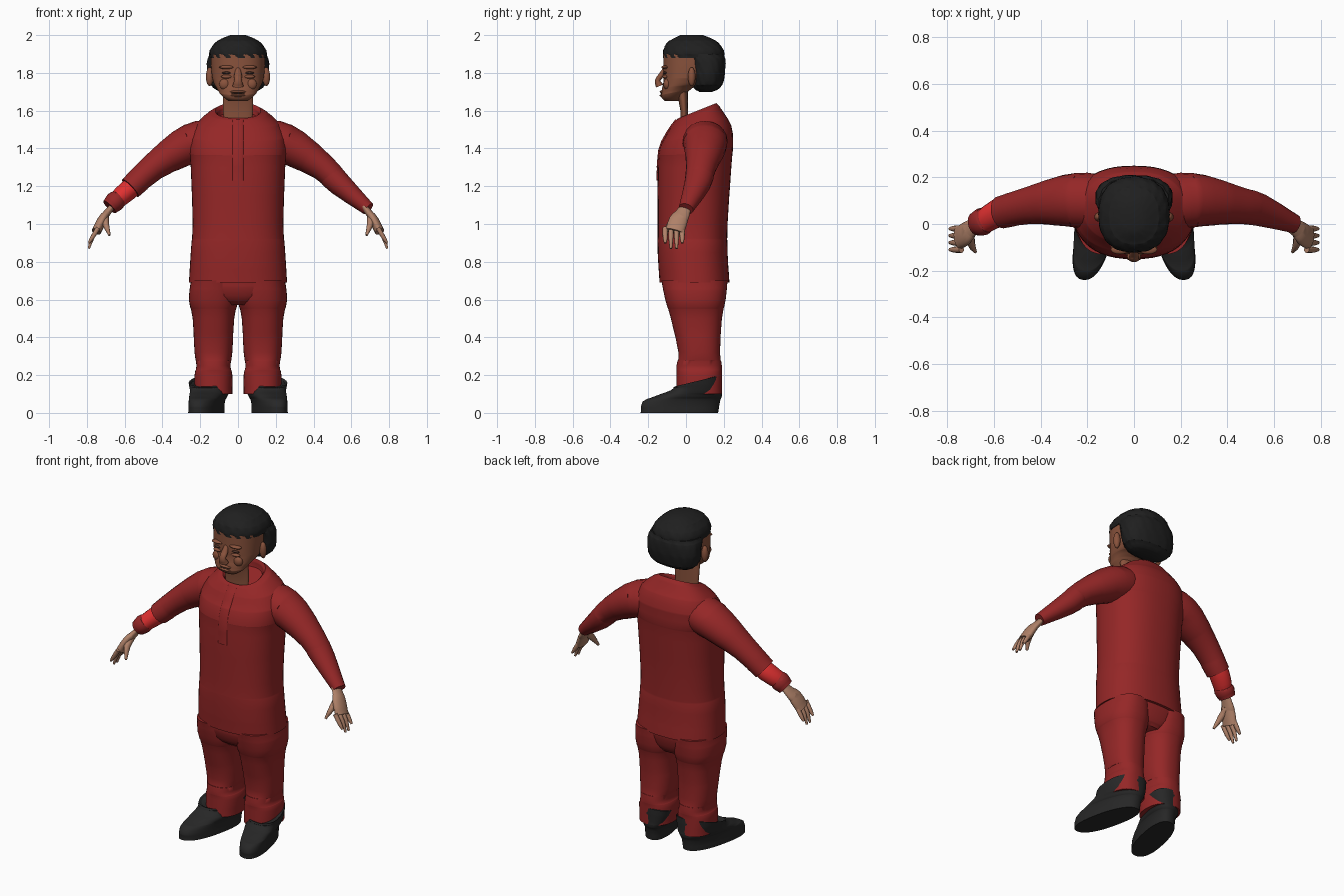
import bpy, bmesh, math
from mathutils import Vector, Matrix

cube = bpy.data.objects.get("Cube")
if cube:
    bpy.data.objects.remove(cube)


def material(name, *rgb):
    mat = bpy.data.materials.new(name)
    mat.use_nodes = True
    mat.diffuse_color = (*rgb, 1)
    shader = mat.node_tree.nodes["Principled BSDF"]
    shader.inputs["Base Color"].default_value = (*rgb, 1)
    return mat


RED = material("dark red cloth", .3, .02, .02)
BRIGHT = material("bright red cloth", .75, .03, .03)
FACE = material("brown skin", .25, .085, .045)
HAND = material("light skin", .43, .22, .14)
HAIR = material("black hair", .014, .014, .014)
SHOE = material("shoe black", .02, .02, .02)
DARK = material("dark brown", .07, .03, .02)


def add_object(name, bm, mat):
    bmesh.ops.recalc_face_normals(bm, faces=bm.faces)
    mesh = bpy.data.meshes.new(name)
    bm.to_mesh(mesh)
    bm.free()
    mesh.materials.append(mat)
    obj = bpy.data.objects.new(name, mesh)
    bpy.context.collection.objects.link(obj)
    bpy.ops.object.select_all(action="DESELECT")
    bpy.context.view_layer.objects.active = obj
    obj.select_set(True)
    bpy.ops.object.shade_smooth_by_angle(angle=math.radians(50))


def smooth_rows(rows, steps=4):
    """Pass a smooth curve through every column of the rows."""
    out = []
    for i, (start, end) in enumerate(zip(rows, rows[1:])):
        before = rows[max(i - 1, 0)]
        after = rows[min(i + 2, len(rows) - 1)]
        for k in range(steps):
            t = k / steps
            out.append([])
            for a, b, c, d in zip(before, start, end, after):
                leave, arrive = (c - a) / 2, (d - b) / 2
                bend = (b - c) * (2 * t - 1)
                ease = leave * (1 - t) - arrive * t
                out[-1].append(b + (c - b) * t + t * (1 - t) * (bend + ease))
    return out + [list(rows[-1])]


def skin_rings(name, rings, mat):
    """Bridge closed rings of points and cap both ends."""
    bm = bmesh.new()
    loops = [[bm.verts.new(point) for point in ring] for ring in rings]
    for low, high in zip(loops, loops[1:]):
        for i in range(len(low)):
            bm.faces.new((low[i - 1], low[i], high[i], high[i - 1]))
    bm.faces.new(loops[0])
    bm.faces.new(loops[-1])
    add_object(name, bm, mat)


def body(name, rows, mat, offset=0, side=1, shear=0, ripple=0, sides=48):
    """Stacked rounded ovals; a row is front z, front y, back y, half width, rise to the back."""
    rows = [row if len(row) == 5 else (*row, 0) for row in rows]
    rings = []
    for level, (z, front, back, width, rise) in enumerate(smooth_rows(rows)):
        ring = []
        for i in range(sides):
            angle = math.tau * i / sides
            across, along = (math.copysign(abs(v) ** .85, v) for v in (math.cos(angle), math.sin(angle)))
            swell = 1 + ripple * math.sin(angle * 16 + level)
            depth = (1 + along * swell) / 2
            y = front + (back - front) * depth
            x = offset + across * swell * width - shear * y
            ring.append((side * x, y, z + rise * depth))
        rings.append(ring)
    skin_rings(name, rings, mat)


def tube(name, rows, mat, side=1, flat=.9, wide_axis=(0, 1, 0), sides=20):
    """Oval tube along a path; a row is x, y, z, radius."""
    rows = smooth_rows(rows)
    path = [Vector(row[:3]) for row in rows]
    rings = []
    for i, point in enumerate(path):
        tangent = (path[min(i + 1, len(path) - 1)] - path[max(i - 1, 0)]).normalized()
        wide = Vector(wide_axis)
        wide = (wide - tangent * wide.dot(tangent)).normalized() * rows[i][3]
        thin = tangent.cross(wide) * flat
        ring = []
        for k in range(sides):
            angle = math.tau * k / sides
            p = point + wide * math.cos(angle) + thin * math.sin(angle)
            ring.append((side * p.x, p.y, p.z))
        rings.append(ring)
    skin_rings(name, rings, mat)


def blob(name, centre, size, mat, side=1):
    """Small ellipsoid for facial features."""
    x, y, z = centre
    bm = bmesh.new()
    matrix = Matrix.Translation((side * x, y, z)) @ Matrix.Diagonal((*size, 1))
    bmesh.ops.create_uvsphere(bm, u_segments=16, v_segments=10, radius=1, matrix=matrix)
    add_object(name, bm, mat)


# Shirt with a slanted collar opening
body("shirt", [
    (.69, -.14, .23, .26), (.85, -.15, .22, .25), (1, -.15, .22, .24), (1.3, -.15, .24, .25),
    (1.4, -.14, .25, .26, .03), (1.48, -.1, .24, .24, .04), (1.53, -.07, .2, .19, .06),
    (1.56, -.04, .16, .12, .08), (1.53, -.03, .15, .1, .06)], RED)
tube("placket", [(0, -.15, 1.23, .03), (0, -.14, 1.39, .03), (0, -.1, 1.48, .03), (0, -.05, 1.55, .03)],
     RED, flat=.25, wide_axis=(1, 0, 0))

# Seat of the trousers
body("hips", [(.57, -.06, .17, .1), (.62, -.11, .2, .21), (.72, -.13, .22, .25)], RED)

for side, word in ((1, "left"), (-1, "right")):
    # Trouser leg
    body(word + "_trouser_leg", [
        (.1, -.05, .19, .1), (.2, -.05, .19, .1), (.25, -.05, .19, .09), (.32, -.04, .18, .1),
        (.5, -.08, .19, .11), (.6, -.11, .21, .13), (.7, -.13, .22, .12)], RED, offset=.13, side=side)

    # Shoe turned outward, higher at the heel
    body(word + "_shoe", [
        (0, -.24, .17, .08), (.06, -.23, .18, .08), (.09, -.16, .19, .09), (.12, -.08, .19, .1),
        (.14, -.06, .19, .11, .06), (.13, -.04, .18, .1, .06)], SHOE, offset=.16, side=side, shear=.22)

    # Sleeve, pushed up over a bright lining on the right
    sleeve = [(.1, .1, 1.45, .1), (.2, .1, 1.44, .12), (.3, .1, 1.4, .11), (.45, .08, 1.3, .08)]
    if side > 0:
        sleeve += [(.54, .06, 1.21, .07), (.69, 0, 1.08, .04)]
    else:
        sleeve += [(.57, .05, 1.19, .07)]
        tube("right_sleeve_lining", [(.52, .07, 1.23, .05), (.58, .05, 1.18, .06), (.66, 0, 1.11, .05)],
             BRIGHT, side)
        tube("right_cuff", [(.63, .02, 1.14, .05), (.65, .01, 1.12, .06), (.68, 0, 1.09, .05)], RED, side)
    tube(word + "_sleeve", sleeve, RED, side)

    # Hand with four fingers and a thumb
    tube(word + "_palm", [(.66, 0, 1.1, .03), (.7, -.02, 1.05, .04), (.72, -.04, 1.02, .05),
                          (.75, -.06, .96, .05)], HAND, side, flat=.5)
    for i, finger in enumerate(("little", "ring", "middle", "index")):
        y = -.02 - .03 * i
        tip = .87 if finger in ("ring", "middle") else .9
        tube(f"{word}_{finger}_finger", [(.74, y, .98, .014), (.77, y, .93, .013), (.79, y, tip, .007)],
             HAND, side, sides=10)
    tube(word + "_thumb", [(.7, -.03, 1.04, .02), (.7, -.08, 1, .02), (.68, -.12, .94, .007)],
         HAND, side, sides=10)

# Neck, a shallow front piece
body("neck", [(1.5, -.03, .01, .07), (1.6, -.03, .01, .08), (1.7, -.05, .01, .08)], FACE)

# Face
body("face", [(1.65, -.11, -.03, .05), (1.67, -.13, .01, .09, .03), (1.7, -.13, .05, .11, .03),
              (1.75, -.12, .1, .13), (1.8, -.12, .15, .14), (1.9, -.12, .16, .145)], FACE)
tube("nose", [(0, -.11, 1.83, .01), (0, -.13, 1.79, .02), (0, -.15, 1.76, .02), (0, -.14, 1.73, .03)],
     FACE, flat=.7, wide_axis=(1, 0, 0))
MOUTH, EYE = 1.69, 1.8
blob("upper_lip", (0, -.11, MOUTH + .01), (.05, .03, .01), FACE)
blob("mouth_line", (0, -.11, MOUTH), (.05, .026, .005), DARK)
blob("lower_lip", (0, -.11, MOUTH - .01), (.05, .03, .01), FACE)
for side, word in ((1, "left"), (-1, "right")):
    blob(word + "_brow", (.06, -.11, EYE + .03), (.04, .02, .01), FACE, side)
    blob(word + "_eye", (.06, -.11, EYE), (.025, .012, .007), DARK, side)
    blob(word + "_eye_bag", (.06, -.11, EYE - .02), (.03, .014, .01), FACE, side)
    blob(word + "_cheek", (.07, -.1, EYE - .06), (.03, .02, .03), FACE, side)
    blob(word + "_ear", (.15, .03, EYE - .02), (.02, .02, .05), FACE, side)

# Hair, a cap with a straight front edge and a full back
body("hair_cap", [(1.88, -.12, .2, .15), (1.92, -.12, .2, .15), (1.96, -.1, .17, .12),
                  (1.98, -.07, .14, .09), (2, -.03, .09, .04)], HAIR, ripple=.012, sides=72)
body("hair_back", [(1.7, .07, .14, .09), (1.72, .04, .18, .13), (1.76, .03, .2, .16),
                   (1.85, .01, .21, .165), (1.9, -.03, .2, .15)], HAIR, ripple=.012, sides=72)
